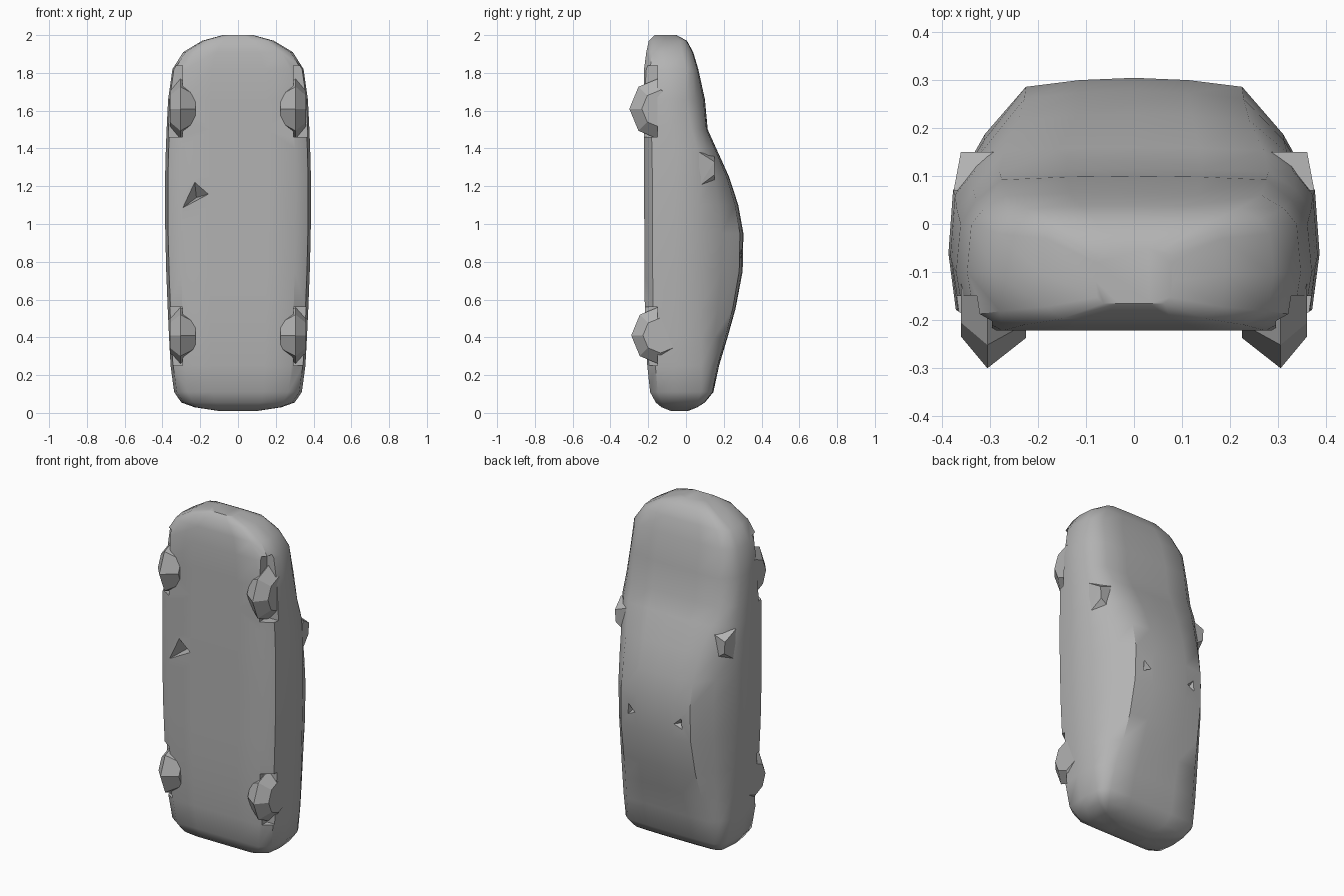
import bpy, bmesh, math
from mathutils import Vector

if "Cube" in bpy.data.objects:
    bpy.data.objects.remove(bpy.data.objects["Cube"])

grey = bpy.data.materials.new("plain_grey")
grey.diffuse_color = (0.45, 0.45, 0.45, 1)
grey.use_nodes = True
grey.node_tree.nodes["Principled BSDF"].inputs["Base Color"].default_value = grey.diffuse_color


def make_object(name, bm, cutter=False):
    bmesh.ops.recalc_face_normals(bm, faces=bm.faces)
    mesh = bpy.data.meshes.new(name)
    bm.to_mesh(mesh)
    bm.free()
    obj = bpy.data.objects.new(name, mesh)
    bpy.context.collection.objects.link(obj)
    mesh.materials.append(grey)
    if cutter:
        obj.hide_render = True
        obj.hide_viewport = True
    return obj


def loft(name, rings, cutter=False):
    bm = bmesh.new()
    loops = [[bm.verts.new(p) for p in ring] for ring in rings]
    n = len(loops[0])
    for a, b in zip(loops, loops[1:]):
        for i in range(n):
            j = (i + 1) % n
            bm.faces.new((a[i], a[j], b[j], b[i]))
    bm.faces.new(loops[0])
    bm.faces.new(loops[-1])
    return make_object(name, bm, cutter)


def hull(name, points, cutter=False):
    bm = bmesh.new()
    for p in points:
        bm.verts.new(p)
    bmesh.ops.convex_hull(bm, input=bm.verts)
    return make_object(name, bm, cutter)


def box_points(x0, x1, y0, y1, z0, z1):
    return [(x, y, z) for x in (x0, x1) for y in (y0, y1) for z in (z0, z1)]


# car body, standing on its tail: z, underside y, half width, shoulder y, roof half width, roof y
stations = [
    (0.01, -0.08, 0.10, -0.01, 0.08, 0.01),
    (0.03, -0.13, 0.23, 0.03, 0.20, 0.06),
    (0.055, -0.16, 0.30, 0.06, 0.26, 0.10),
    (0.11, -0.19, 0.338, 0.08, 0.28, 0.145),
    (0.25, -0.205, 0.357, 0.08, 0.27, 0.175),
    (0.40, -0.213, 0.365, 0.08, 0.25, 0.22),
    (0.55, -0.218, 0.372, 0.075, 0.235, 0.262),
    (0.75, -0.22, 0.38, 0.07, 0.228, 0.30),
    (0.95, -0.22, 0.385, 0.07, 0.225, 0.304),
    (1.10, -0.222, 0.386, 0.07, 0.228, 0.277),
    (1.25, -0.222, 0.386, 0.07, 0.24, 0.228),
    (1.40, -0.222, 0.382, 0.06, 0.27, 0.16),
    (1.50, -0.222, 0.378, 0.03, 0.28, 0.115),
    (1.66, -0.222, 0.37, 0.0, 0.275, 0.10),
    (1.82, -0.222, 0.347, 0.0, 0.265, 0.065),
    (1.91, -0.21, 0.29, -0.02, 0.22, 0.038),
    (1.97, -0.197, 0.19, -0.03, 0.15, 0.005),
    (2.00, -0.165, 0.08, -0.08, 0.06, -0.05),
]


def section(z, yb, hw, sh, rw, yt):
    half = [
        (0.4 * hw, yb), (0.79 * hw, yb), (0.96 * hw, yb + 0.25 * (sh - yb) * 0.6),
        (hw, yb + 0.55 * (sh - yb)), (0.975 * hw, sh),
        (0.5 * (0.975 * hw + rw) + 0.01, 0.5 * (sh + yt)),
        (rw, yt - 0.08 * (yt - sh)), (0.5 * rw, yt - 0.02 * (yt - sh)),
    ]
    ring = [(0, yb)] + half + [(0, yt)] + [(-x, y) for x, y in reversed(half)]
    return [Vector((x, y, z)) for x, y in ring]


body = loft("car_body", [section(*s) for s in stations])

cutters = []
axles = (("front", 1.61, 0.165, 1.46, 1.84), ("rear", 0.41, 0.155, 0.25, 0.56))
for end, zc, radius, z0, z1 in axles:
    for side, s in (("left", -1), ("right", 1)):
        # wheel arch opening in the underside
        cutters.append(hull(f"{end}_{side}_arch_cutter",
                            box_points(s * 0.295, s * 0.45, -0.4, -0.15, z0, z1), True))
        # faceted wheel with a central ridge
        rings = []
        for x, k in ((0.225, 0.62), (0.305, 1.0), (0.36, 0.6)):
            rings.append([Vector((s * x,
                                  -0.135 - radius * k * math.cos(i * math.pi / 4),
                                  zc + radius * k * math.sin(i * math.pi / 4)))
                          for i in range(8)])
        loft(f"{end}_{side}_wheel", rings)

# small notch in the floor and two in the roof
cutters.append(hull("floor_notch_cutter", [
    (-0.30, -0.23, 1.08), (-0.23, -0.23, 1.23), (-0.15, -0.23, 1.16), (-0.22, -0.15, 1.14)], True))
for s in (-1, 1):
    cutters.append(hull("roof_notch_cutter", [
        (s * 0.11, 0.32, 0.84), (s * 0.19, 0.32, 0.80), (s * 0.18, 0.32, 0.91),
        (s * 0.16, 0.25, 0.84)], True))
    # wing mirror
    hull("right_mirror" if s > 0 else "left_mirror", [
        (s * 0.27, 0.15, 1.20), (s * 0.355, 0.15, 1.26), (s * 0.36, 0.15, 1.33),
        (s * 0.28, 0.15, 1.36), (s * 0.37, 0.07, 1.20), (s * 0.375, 0.07, 1.38),
        (s * 0.27, 0.07, 1.20), (s * 0.27, 0.07, 1.38)])

for c in cutters:
    mod = body.modifiers.new(c.name, "BOOLEAN")
    mod.operation = "DIFFERENCE"
    mod.solver = "EXACT"
    mod.object = c

# apply the cuts, then smooth the bodywork
dg = bpy.context.evaluated_depsgraph_get()
cut_mesh = bpy.data.meshes.new_from_object(body.evaluated_get(dg))
body.modifiers.clear()
body.data = cut_mesh
for c in cutters:
    bpy.data.objects.remove(c)
bpy.ops.object.select_all(action="DESELECT")
body.select_set(True)
bpy.context.view_layer.objects.active = body
bpy.ops.object.shade_smooth_by_angle(angle=math.radians(40))
